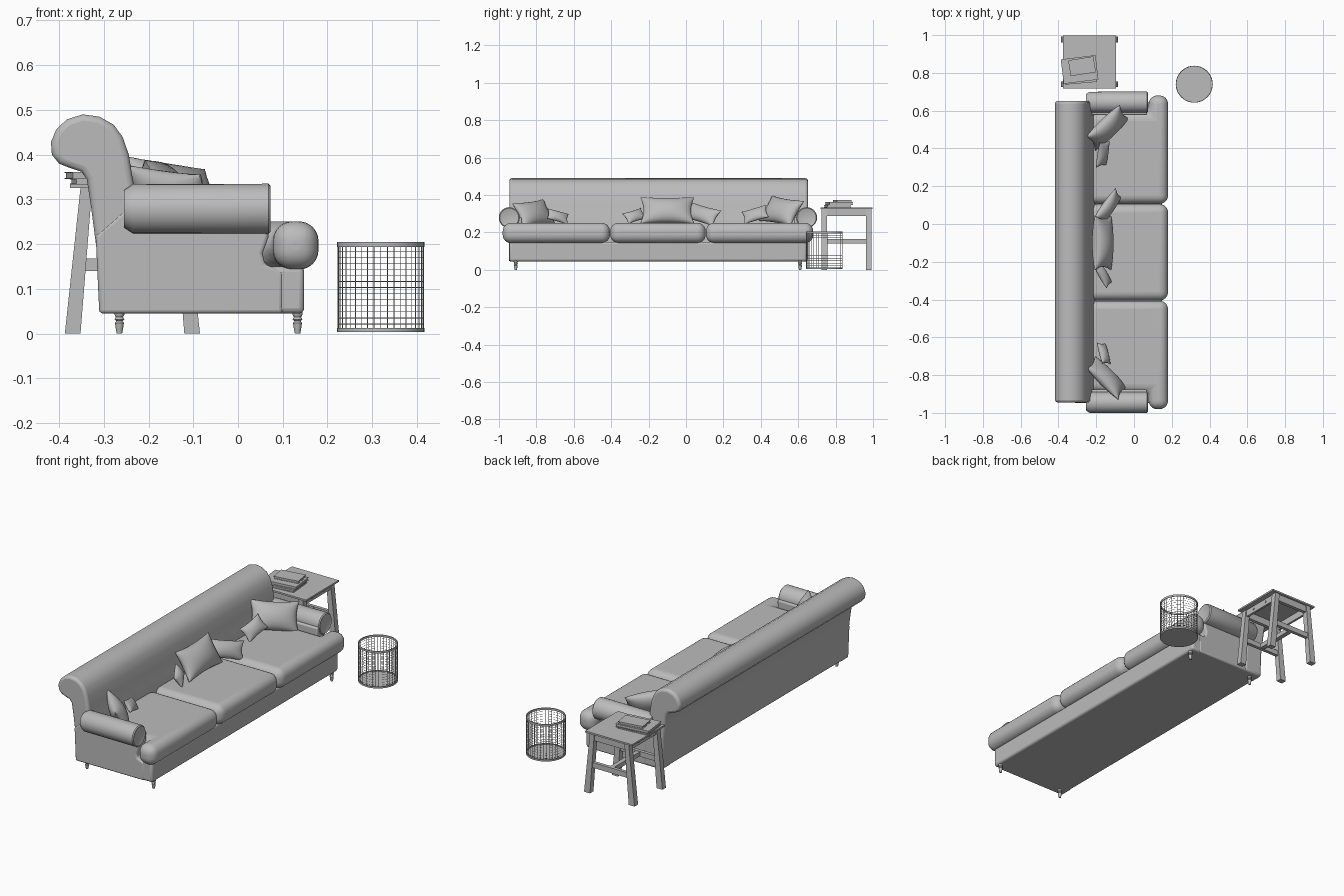
import bpy, bmesh, math
from mathutils import Matrix, Vector

if "Cube" in bpy.data.objects:
    bpy.data.objects.remove(bpy.data.objects["Cube"])

grey = bpy.data.materials.new("plain grey")
grey.diffuse_color = (0.5, 0.5, 0.5, 1)
grey.use_nodes = True
grey.node_tree.nodes["Principled BSDF"].inputs["Base Color"].default_value = grey.diffuse_color
CY = -0.15  # middle of the sofa along y


def finish(name, bm, bevel=0, segs=3, smooth=True):
    bmesh.ops.recalc_face_normals(bm, faces=bm.faces)
    me = bpy.data.meshes.new(name)
    bm.to_mesh(me)
    bm.free()
    ob = bpy.data.objects.new(name, me)
    bpy.context.collection.objects.link(ob)
    me.materials.append(grey)
    if bevel:
        m = ob.modifiers.new("bevel", 'BEVEL')
        m.width, m.segments, m.limit_method = bevel, segs, 'ANGLE'
        m.angle_limit = math.radians(40)
    if smooth:
        bpy.ops.object.select_all(action='DESELECT')
        ob.select_set(True)
        bpy.context.view_layer.objects.active = ob
        bpy.ops.object.shade_smooth_by_angle(angle=math.radians(40))
    return ob


def prism(name, pts, axis, lo, hi, bevel=0, segs=3, smooth=True):
    """Extrude an outline: (x, z) points along y, or (x, y) points along z."""
    bm = bmesh.new()
    at = (lambda p, h: (p[0], h, p[1])) if axis == 'y' else (lambda p, h: (p[0], p[1], h))
    a = [bm.verts.new(at(p, lo)) for p in pts]
    b = [bm.verts.new(at(p, hi)) for p in pts]
    bm.faces.new(a)
    bm.faces.new(b)
    for i in range(len(pts)):
        j = (i + 1) % len(pts)
        bm.faces.new((a[i], a[j], b[j], b[i]))
    return finish(name, bm, bevel, segs, smooth)


def box(name, x0, x1, y0, y1, z0, z1, bevel=0, smooth=False):
    return prism(name, [(x0, y0), (x1, y0), (x1, y1), (x0, y1)], 'z', z0, z1, bevel, 3, smooth)


def lathe(name, profile, loc, n=16, turn=None):
    """Spin (radius, height) points about the z axis."""
    bm = bmesh.new()
    vs = [bm.verts.new((r, 0, z)) for r, z in profile]
    es = [bm.edges.new(e) for e in zip(vs, vs[1:])]
    bmesh.ops.spin(bm, geom=vs + es, axis=(0, 0, 1), cent=(0, 0, 0), angle=math.tau, steps=n)
    bmesh.ops.remove_doubles(bm, verts=bm.verts, dist=1e-5)
    ob = finish(name, bm)
    ob.matrix_world = Matrix.Translation(loc) @ (turn or Matrix())
    return ob


def pillow(name, loc, w, h, t, yaw, lean, roll):
    """Soft square pillow with pointed corners, facing +x before turning."""
    bm = bmesh.new()
    n = 14
    for side in (1, -1):
        g = []
        for i in range(n + 1):
            u = math.sin((i / n - 0.5) * math.pi)
            row = []
            for j in range(n + 1):
                v = math.sin((j / n - 0.5) * math.pi)
                puff = (max(0, 1 - u * u) * max(0, 1 - v * v)) ** 0.5
                row.append(bm.verts.new((side * t / 2 * puff,
                                         w / 2 * u * (1 - 0.12 * (1 - v * v)),
                                         h / 2 * v * (1 - 0.12 * (1 - u * u)))))
            g.append(row)
        for i in range(n):
            for j in range(n):
                bm.faces.new((g[i][j], g[i + 1][j], g[i + 1][j + 1], g[i][j + 1]))
    bmesh.ops.remove_doubles(bm, verts=bm.verts, dist=1e-5)
    ob = finish(name, bm)
    R = math.radians
    ob.matrix_world = (Matrix.Translation(loc) @ Matrix.Rotation(R(yaw), 4, 'Z')
                       @ Matrix.Rotation(R(-lean), 4, 'Y') @ Matrix.Rotation(R(roll), 4, 'X'))


# Sofa base and rolled back
box("sofa_base", -0.31, 0.148, -0.945, 0.645, 0.045, 0.15, 0.012, True)
back = [(-0.31, 0.045), (-0.20, 0.045), (-0.205, 0.2), (-0.225, 0.29), (-0.236, 0.35),
        (-0.244, 0.40), (-0.258, 0.44), (-0.278, 0.467), (-0.31, 0.485), (-0.347, 0.49),
        (-0.382, 0.479), (-0.406, 0.457), (-0.418, 0.428), (-0.416, 0.40), (-0.40, 0.38),
        (-0.375, 0.37), (-0.35, 0.362), (-0.338, 0.345), (-0.328, 0.28), (-0.315, 0.18)]
prism("sofa_back", back, 'y', -0.945, 0.652, 0.014)

# Arms: side panel below a rolled top
panel = [(-0.31, 0.045), (0.10, 0.045), (0.10, 0.14), (0.06, 0.155), (0.055, 0.18),
         (0.068, 0.215), (0.07, 0.28), (-0.25, 0.28), (-0.318, 0.22)]
for s, side in ((-1, "left"), (1, "right")):
    y = CY + s * 0.795
    prism("arm_panel_" + side, panel, 'y', y - 0.035 - s * 0.033, y + 0.035 - s * 0.033, 0.008)
    lathe("arm_roll_" + side, [(0, -0.255), (0.042, -0.255), (0.055, -0.235), (0.056, 0.068),
                               (0.051, 0.073), (0.045, 0.07), (0, 0.07)],
          (0, y, 0.279), 28, Matrix.Rotation(math.pi / 2, 4, 'Y'))
    # Outer seat cushions wrap round the arm fronts
    pts = [(-0.24, 0.257), (0.18, 0.257), (0.18, 0.83), (0.078, 0.83), (0.078, 0.74), (-0.24, 0.74)]
    prism("seat_cushion_" + side, [(x, CY + s * d) for x, d in pts], 'z', 0.143, 0.251, 0.044, 6)
    # Turned feet
    for x, end in ((-0.265, "back"), (0.133, "front")):
        lathe(f"foot_{end}_{side}", [(0, 0), (0.006, 0), (0.008, 0.01), (0.010, 0.024), (0.007, 0.028),
                                     (0.011, 0.032), (0.008, 0.037), (0.011, 0.042), (0.011, 0.05), (0, 0.05)],
              (x, CY + s * 0.76, 0))
box("seat_cushion_middle", -0.24, 0.18, CY - 0.255, CY + 0.255, 0.143, 0.251, 0.044, True).modifiers[0].segments = 6

# Loose pillows
pillow("pillow_left", (-0.145, -0.815, 0.302), 0.24, 0.15, 0.08, 42, 30, 6)
pillow("pillow_left_small", (-0.16, -0.685, 0.286), 0.12, 0.07, 0.04, 25, 35, -18)
pillow("pillow_middle", (-0.165, -0.10, 0.318), 0.29, 0.165, 0.10, 0, 32, 0)
pillow("pillow_middle_side", (-0.14, 0.085, 0.298), 0.21, 0.10, 0.06, -28, 30, -15)
pillow("pillow_middle_small", (-0.16, -0.275, 0.288), 0.12, 0.07, 0.04, 20, 35, 18)
pillow("pillow_right", (-0.14, 0.51, 0.315), 0.25, 0.16, 0.09, -42, 32, -8)
pillow("pillow_right_small", (-0.165, 0.37, 0.296), 0.14, 0.085, 0.045, -20, 35, 20)

# Side table with splayed legs, rails and bolts
TX, TY = -0.236, 0.858
box("table_top", TX - 0.14, TX + 0.14, 0.718, 0.998, 0.325, 0.334)
for s, side in ((-1, "back"), (1, "front")):
    for y, end in ((0.724, "left"), (0.962, "right")):
        leg = [(TX + s * d, z) for d, z in ((0.116, 0), (0.151, 0), (0.116, 0.326), (0.09, 0.326))]
        prism(f"table_leg_{side}_{end}", leg, 'y', y, y + 0.03, 0, 1, False)
    rail = sorted((TX + s * 0.10, TX + s * 0.112))
    box("table_apron_" + side, *rail, 0.75, 0.966, 0.288, 0.326)
    for y in (0.81, 0.905):
        lathe("table_bolt_" + side, [(0, -0.004), (0.007, -0.004), (0.007, 0.004), (0, 0.004)],
              (TX + s * 0.112, y, 0.308), 10, Matrix.Rotation(math.pi / 2, 4, 'Y'))
for y, end in ((0.73, "left"), (0.968, "right")):
    box("table_end_apron_" + end, TX - 0.1, TX + 0.1, y, y + 0.018, 0.288, 0.326)
    box("table_stretcher_" + end, TX - 0.118, TX + 0.118, y, y + 0.018, 0.14, 0.168)
box("table_middle_stretcher", TX - 0.012, TX + 0.012, 0.745, 0.97, 0.142, 0.166)

# Books
for i, (x, y, w, d, z0, z1, a) in enumerate((
        (-0.285, 0.81, 0.17, 0.13, 0.334, 0.346, 5),
        (-0.288, 0.818, 0.185, 0.13, 0.346, 0.361, 7),
        (-0.275, 0.835, 0.135, 0.085, 0.361, 0.374, 9))):
    for part, inset, lo, hi in (("cover_bottom", 0, z0, z0 + 0.002), ("pages", 0.003, z0, z1),
                                ("cover_top", 0, z1 - 0.002, z1 + 0.0003)):
        ob = box(f"book_{i + 1}_{part}", -w / 2 + inset, w / 2 - inset, -d / 2 + inset, d / 2 - inset, lo, hi)
        ob.location, ob.rotation_euler.z = (x, y, 0), math.radians(a)

# Wire basket: mesh wall, rims and a solid bottom
BX, BY, R = 0.319, 0.74, 0.096
bm = bmesh.new()
n, rows = 40, 14
rings = [[bm.verts.new((BX + R * math.cos(math.tau * i / n), BY + R * math.sin(math.tau * i / n),
                        0.008 + 0.19 * k / rows)) for i in range(n)] for k in range(rows + 1)]
for a, b in zip(rings, rings[1:]):
    for i in range(n):
        j = (i + 1) % n
        bm.faces.new((a[i], a[j], b[j], b[i]))
wall = finish("basket_wires", bm, smooth=False)
wf = wall.modifiers.new("wires", 'WIREFRAME')
wf.thickness, wf.offset, wf.use_even_offset = 0.0022, 0, False
for name, z0, z1 in (("basket_top_rim", 0.194, 0.205), ("basket_bottom_rim", 0.004, 0.013)):
    lathe(name, [(R - 0.002, z0), (R + 0.002, z0), (R + 0.002, z1), (R - 0.002, z1), (R - 0.002, z0)],
          (BX, BY, 0), n)
lathe("basket_bottom", [(0, 0.004), (R, 0.004), (R, 0.008), (0, 0.008)], (BX, BY, 0), n)
